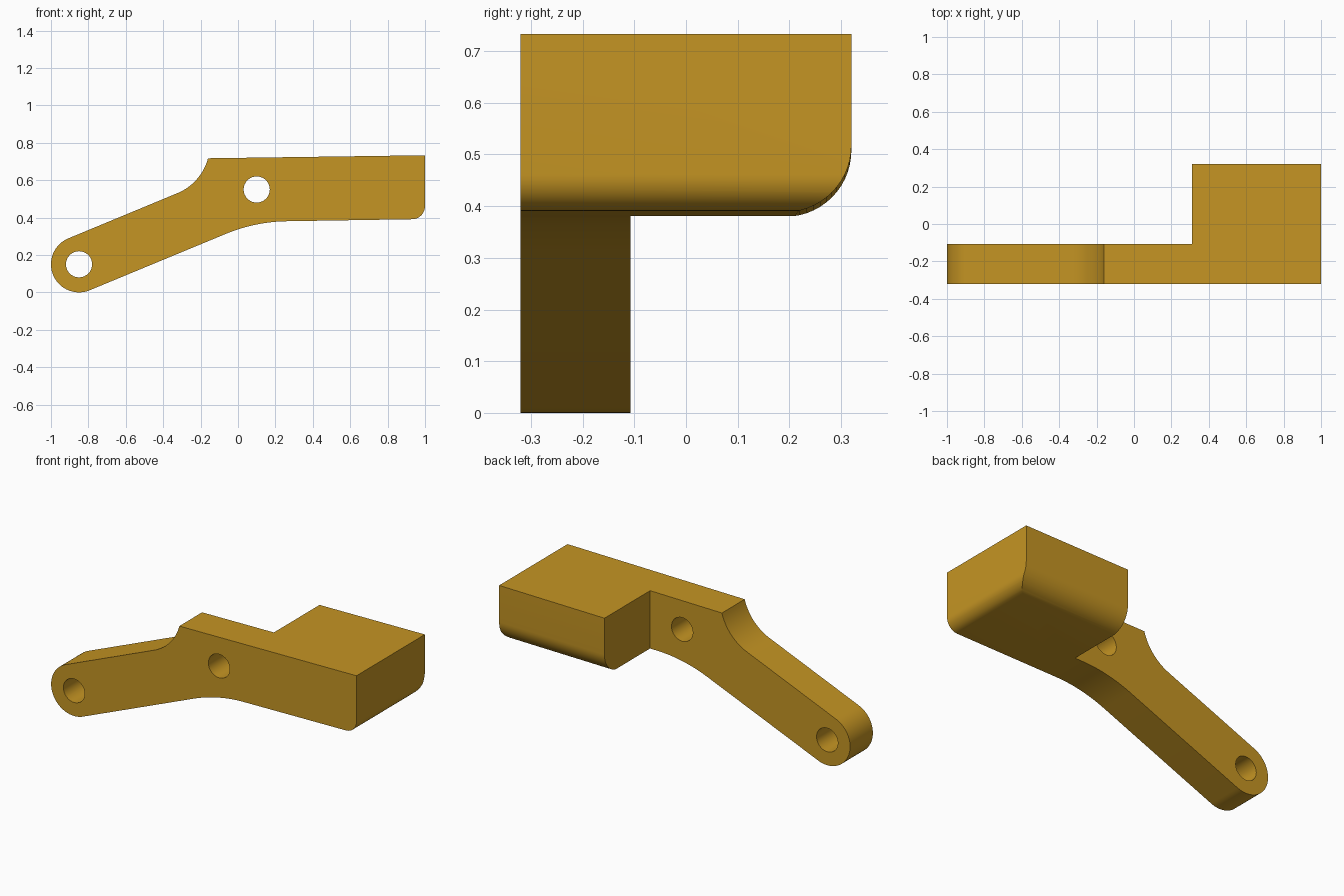
import bpy, bmesh, math
from mathutils import Vector

if "Cube" in bpy.data.objects:
    bpy.data.objects.remove(bpy.data.objects["Cube"])

gold = bpy.data.materials.new("golden_brown")
gold.diffuse_color = (0.56, 0.30, 0.017, 1)
gold.use_nodes = True
gold.node_tree.nodes["Principled BSDF"].inputs["Base Color"].default_value = gold.diffuse_color


def arc(cx, cz, r, start, end, n):
    """Points along a circular arc, angles in degrees."""
    angles = [math.radians(start + (end - start) * i / n) for i in range(n + 1)]
    return [(cx + r * math.cos(a), cz + r * math.sin(a)) for a in angles]


def prism(name, points, sweep):
    """Closed solid made by sweeping a flat outline along a vector."""
    bm = bmesh.new()
    face = bm.faces.new([bm.verts.new(p) for p in points])
    moved = bmesh.ops.extrude_face_region(bm, geom=[face])["geom"]
    bmesh.ops.translate(bm, vec=Vector(sweep),
                        verts=[g for g in moved if isinstance(g, bmesh.types.BMVert)])
    bmesh.ops.recalc_face_normals(bm, faces=bm.faces)
    mesh = bpy.data.meshes.new(name)
    bm.to_mesh(mesh)
    bm.free()
    obj = bpy.data.objects.new(name, mesh)
    obj.data.materials.append(gold)
    bpy.context.collection.objects.link(obj)
    return obj


# Side outline: round arm end, lower bend, rounded block corner, top, upper bend
outline = (arc(-0.85, 0.15, 0.15, 112.5, 292.5, 32)
           + arc(0.2754, -0.5096, 0.89, 112.5, 90.8, 12)
           + arc(0.93, 0.461, 0.07, -89, 0, 12)
           + [(1.0, 0.733)]
           + arc(-0.4308, 0.7893, 0.28, -15, -67.5, 14))
lever = prism("lever_body", [(x, -0.32, z) for x, z in outline], (0, 0.64, 0))

# Notch that leaves a thin arm beside the wide block
notch = prism("arm_notch_cutter",
              [(-1.3, -0.107, -0.3), (0.31, -0.107, -0.3),
               (0.31, 0.6, -0.3), (-1.3, 0.6, -0.3)], (0, 0, 1.5))

# Rounded lower back edge of the block, following its slight slope
edge = arc(0.192, 0.506, 0.128, -90, 0, 14) + [(0.5, 0.506), (0.5, 0.2), (0.192, 0.2)]
rounding = prism("back_edge_cutter", [(0.2, y, z) for y, z in edge], (1.0, 0, 0.014))

# Pivot holes
holes = [prism("pivot_hole_cutter",
               [(px, -0.6, pz) for px, pz in arc(x, z, 0.07, 0, 348.75, 31)], (0, 1.2, 0))
         for x, z in ((-0.85, 0.15), (0.10, 0.55))]

for cutter in [notch, rounding] + holes:
    mod = lever.modifiers.new(cutter.name, "BOOLEAN")
    mod.operation = "DIFFERENCE"
    mod.solver = "EXACT"
    mod.object = cutter
    bpy.ops.object.select_all(action="DESELECT")
    lever.select_set(True)
    bpy.context.view_layer.objects.active = lever
    bpy.ops.object.modifier_apply(modifier=mod.name)
    bpy.data.objects.remove(cutter)

bpy.ops.object.shade_smooth_by_angle(angle=math.radians(30))
